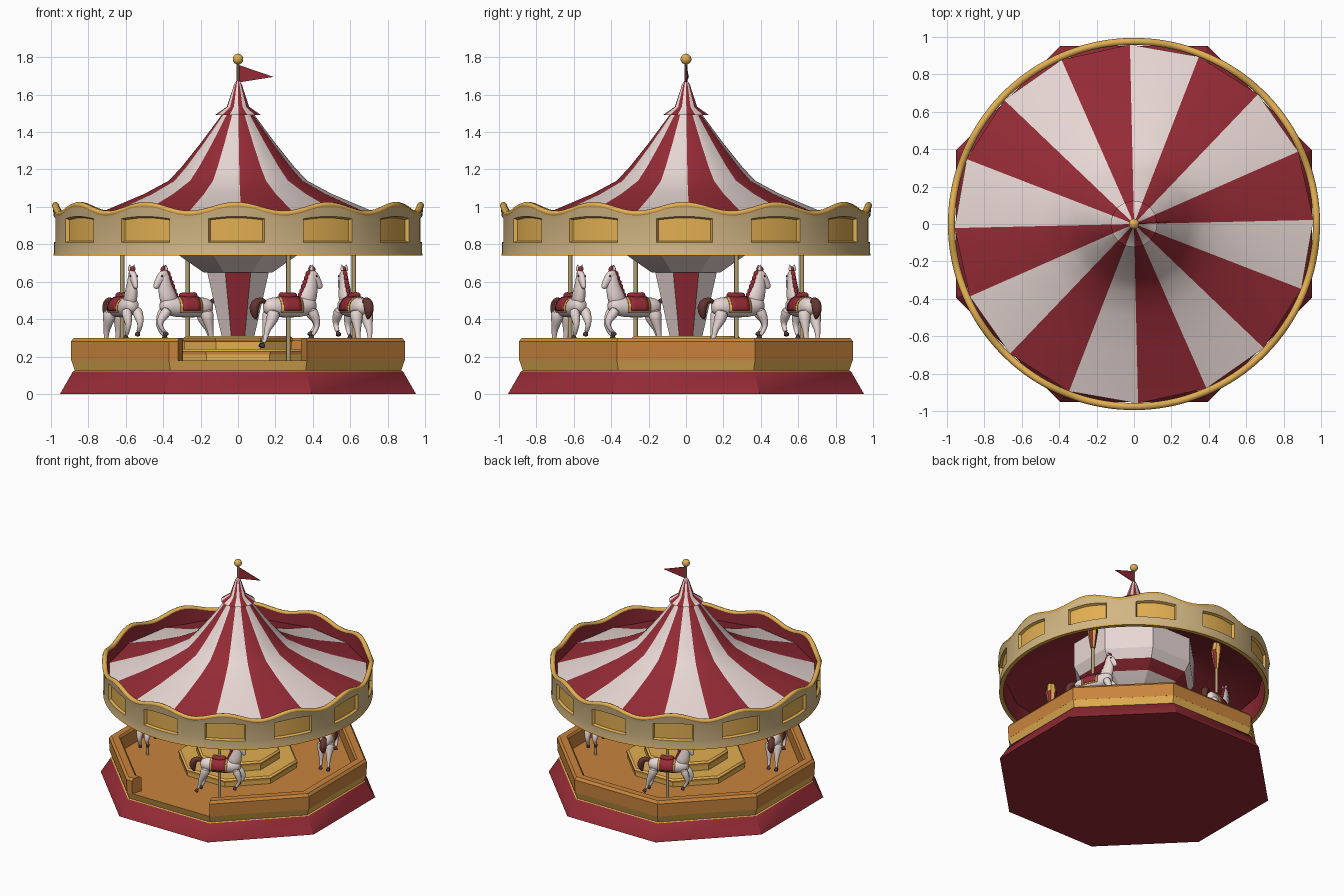
import bpy, bmesh, math
from mathutils import Matrix, Vector

if "Cube" in bpy.data.objects:
    bpy.data.objects.remove(bpy.data.objects["Cube"])

def mat(name, r, g, b):
    m = bpy.data.materials.new(name)
    m.diffuse_color = (r, g, b, 1)
    m.use_nodes = True
    m.node_tree.nodes["Principled BSDF"].inputs["Base Color"].default_value = m.diffuse_color
    return m

RED = mat("deep red", 0.30, 0.024, 0.036)
WHITE = mat("warm white", 0.80, 0.68, 0.65)
CREAM = mat("cream", 0.64, 0.47, 0.23)
GOLD = mat("gold", 0.76, 0.43, 0.085)
ORANGE = mat("orange wood", 0.58, 0.23, 0.045)
BROWN = mat("tail brown", 0.13, 0.035, 0.03)
TAN = mat("pole tan", 0.45, 0.34, 0.17)
DARK = mat("hoof dark", 0.07, 0.04, 0.04)

def finish(name, bm, mats, angle=35):
    bmesh.ops.remove_doubles(bm, verts=bm.verts, dist=1e-5)
    bmesh.ops.recalc_face_normals(bm, faces=bm.faces)
    me = bpy.data.meshes.new(name)
    bm.to_mesh(me)
    bm.free()
    for m in mats:
        me.materials.append(m)
    for p in me.polygons:
        p.use_smooth = True
    me.set_sharp_from_angle(angle=math.radians(angle))
    ob = bpy.data.objects.new(name, me)
    bpy.context.collection.objects.link(ob)
    return ob

def ring(n, start=0.0):
    return [(start + 360 * k / n, 1, 0) for k in range(n)]

OCT = ring(8, 22.5)

def lathe_bm(profile, rg, rule, loop=False, closed=True):
    """Sweep (r, z[, wave]) points round z; rule(row, column) gives the colour slot."""
    bm = bmesh.new()
    cols = []
    for a, s, dz in rg:
        c, d = math.cos(math.radians(a)), math.sin(math.radians(a))
        cols.append([bm.verts.new((p[0] * s * c, p[0] * s * d,
                                   p[1] + (p[2] * dz if len(p) > 2 else 0))) for p in profile])
    n, m = len(cols), len(profile)
    for j in range(n if closed else n - 1):
        A, B = cols[j], cols[(j + 1) % n]
        for i in range(m if loop else m - 1):
            k = (i + 1) % m
            f = bm.faces.new((A[i], B[i], B[k], A[k]))
            f.material_index = rule(i, j)
    if not closed:
        bm.faces.new(cols[0])
        bm.faces.new(cols[-1][::-1])
    bmesh.ops.dissolve_degenerate(bm, dist=1e-6, edges=bm.edges)
    return bm

def lathe(name, profile, rg, mats, rule=lambda i, j: 0, loop=False, closed=True, angle=35):
    return finish(name, lathe_bm(profile, rg, rule, loop, closed), mats, angle)

def loft(name, pts, m, n=10, flat=1.0):
    """Smooth tube along (x, y, z, radius) points."""
    bm = bmesh.new()
    P = [Vector(p[:3]) for p in pts]
    rows = []
    for i, p in enumerate(pts):
        t = (P[min(i + 1, len(P) - 1)] - P[max(i - 1, 0)]).normalized()
        side = Vector((0, 1, 0))
        side = (side - t * side.dot(t)).normalized()
        up = t.cross(side)
        rows.append([bm.verts.new(P[i] + p[3] * (side * flat * math.cos(a) + up * math.sin(a)))
                     for a in (2 * math.pi * k / n for k in range(n))])
    for A, B in zip(rows, rows[1:]):
        for k in range(n):
            bm.faces.new((A[k], A[(k + 1) % n], B[(k + 1) % n], B[k]))
    bm.faces.new(rows[0][::-1])
    bm.faces.new(rows[-1])
    ob = finish(name, bm, [m], 80)
    ob.modifiers.new("round", "SUBSURF").levels = 1
    ob.modifiers["round"].render_levels = 1
    return ob

def ball(name, loc, r, m, scale=(1, 1, 1)):
    bm = bmesh.new()
    bmesh.ops.create_uvsphere(bm, u_segments=14, v_segments=9, radius=r,
                              matrix=Matrix.Translation(loc) @ Matrix.Diagonal((*scale, 1)))
    return finish(name, bm, [m], 80)

# base: red plinth, gold band, floor
lathe("base", [(0, 0), (1.03, 0), (0.955, 0.12), (0.945, 0.125), (0.965, 0.18), (0, 0.18)], OCT,
      [RED, GOLD, ORANGE], lambda i, j: (0, 0, 1, 1, 2)[i])
# low wall, open at the front
wall_ring = [(-67.5 + 45 * k, 1, 0) for k in range(8)] + [(250.2, 0.982, 0)]
lathe("platform_wall", [(0.965, 0.179), (0.967, 0.28), (0.95, 0.3), (0.895, 0.3), (0.88, 0.285), (0.88, 0.179)],
      wall_ring, [ORANGE], loop=True, closed=False)
# centre steps
for nm, r, z0, z1 in (("lower_step", 0.44, 0.18, 0.24), ("upper_step", 0.31, 0.24, 0.31)):
    lathe(nm, [(r, z0), (r, z1 - 0.03), (r + 0.006, z1 - 0.028), (r + 0.006, z1 - 0.012), (r - 0.008, z1), (0, z1)],
          OCT, [GOLD, ORANGE], lambda i, j: 1 if i == 2 else 0)
# striped column and flared head
lathe("column", [(0.095, 0.31), (0.178, 0.65)], OCT, [WHITE, RED], lambda i, j: j % 2, angle=20)
lathe("column_head", [(0.178, 0.65), (0.2, 0.65), (0.34, 0.74), (0.42, 0.80), (0.46, 0.87), (0.46, 1.07)], OCT,
      [WHITE, RED], lambda i, j: int(i == 2), angle=20)

# striped roof, red lining, top cap
STRIPES = ring(16, 1.3)
stripe = lambda i, j: j % 2
lathe("roof", [(0.96, 0.895), (0.7, 0.985), (0.5, 1.07), (0.37, 1.14), (0.3, 1.215), (0.2, 1.34), (0.085, 1.495),
               (0.06, 1.53)], STRIPES, [RED, WHITE], stripe, angle=50)
lathe("roof_lining", [(0.957, 0.885), (0.7, 0.965), (0.37, 1.115), (0, 1.2)], STRIPES, [RED])
lathe("roof_cap", [(0.08, 1.495), (0.125, 1.49), (0.06, 1.535), (0.022, 1.65), (0, 1.69)], STRIPES,
      [RED, WHITE], stripe, angle=50)
lathe("flag_pole", [(0.008, 1.65), (0.008, 1.78)], ring(10), [TAN])
ball("finial", (0, 0, 1.79), 0.029, GOLD)
bm = bmesh.new()
for s in (-0.003, 0.003):
    bm.faces.new([bm.verts.new(p) for p in ((0, s, 1.76), (0, s, 1.665), (0.19, s + 0.012, 1.695))])
bmesh.ops.bridge_loops(bm, edges=bm.edges[:])
finish("flag", bm, [RED])

# scalloped frieze with twelve inset panels
WAVE = [(-90.5 - 8.75 + 2.5 * i, 1, 0.024 * math.cos(math.radians(12 * (2.5 * i - 8.75)))) for i in range(144)]
def frieze_rule(i, j):
    if i == 2:
        return 1 if j % 12 < 7 else 0
    return (1, 0, 0, 0, 1, 2, 2, 1)[i]
bm = lathe_bm([(0.988, 0.74), (0.985, 0.752), (0.985, 0.81), (0.985, 0.94, 0.4), (0.992, 0.985, 1),
               (0.957, 0.985, 1), (0.957, 0.78), (0.957, 0.74)], WAVE, frieze_rule, loop=True)
bmesh.ops.recalc_face_normals(bm, faces=bm.faces)
panels = [f for f in bm.faces if f.material_index == 1 and 0.8 < f.calc_center_median().z < 0.96]
bmesh.ops.inset_region(bm, faces=panels, thickness=0.008, depth=-0.02, use_even_offset=True)
finish("frieze", bm, [CREAM, GOLD, RED])
lathe("frieze_trim", [(0.976 + 0.019 * math.cos(k * math.pi / 4), 0.987 + 0.016 * math.sin(k * math.pi / 4), 1)
                      for k in range(8)], WAVE, [GOLD], loop=True, angle=80)

# one horse with its pole, facing +x
def tube(name, pts, m, y=0.0, **kw):
    return loft(name, [(x, y, z, r) for x, z, r in pts], m, **kw)

def saddle_sheet(name, r, half, low, m):
    bm = bmesh.new()
    rows = []
    for x in (-half, -half / 2, 0, half / 2, half):
        rows.append([bm.verts.new((x, r * math.cos(a), 0.46 + r * math.sin(a)))
                     for a in (math.radians(low + (180 - 2 * low) * k / 16) for k in range(17))])
    for A, B in zip(rows, rows[1:]):
        for k in range(16):
            bm.faces.new((A[k], B[k], B[k + 1], A[k + 1]))
    ob = finish(name, bm, [m], 80)
    ob.modifiers.new("thick", "SOLIDIFY").thickness = 0.006
    return ob

horse = [
    tube("horse_body", [(-0.145, 0.468, 0.02), (-0.125, 0.467, 0.047), (-0.07, 0.464, 0.057), (0, 0.46, 0.053),
                        (0.07, 0.464, 0.057), (0.13, 0.475, 0.05), (0.16, 0.48, 0.025)], WHITE, n=12, flat=0.95),
    tube("horse_neck", [(0.095, 0.47, 0.055), (0.12, 0.53, 0.052), (0.134, 0.585, 0.038), (0.135, 0.63, 0.031),
                        (0.135, 0.66, 0.018)], WHITE, flat=0.7),
    tube("horse_head", [(0.118, 0.655, 0.016), (0.138, 0.643, 0.031), (0.165, 0.607, 0.026), (0.182, 0.578, 0.019),
                        (0.19, 0.562, 0.013)], WHITE, flat=0.75),
    tube("tail", [(-0.13, 0.49, 0.014), (-0.165, 0.505, 0.02), (-0.195, 0.485, 0.03), (-0.205, 0.44, 0.029),
                  (-0.185, 0.395, 0.006)], BROWN),
    saddle_sheet("saddle_trim", 0.060, 0.064, -25, GOLD),
    saddle_sheet("saddle_blanket", 0.064, 0.052, -15, RED),
    tube("saddle_seat", [(-0.055, 0.535, 0.014), (-0.03, 0.522, 0.022), (0.02, 0.52, 0.022), (0.05, 0.533, 0.012)],
         RED, flat=1.3),
]
for k in range(7):
    horse.append(ball("mane_lock", (0.128 - 0.009 * k + (k == 0) * 0.01, 0, 0.665 - 0.023 * k), 0.019, RED, (1, 0.6, 0.95)))
for s in (-1, 1):
    horse += [
        tube("ear", [(0.127, 0.655, 0.011), (0.13, 0.675, 0.009), (0.134, 0.692, 0.002)], WHITE, y=0.013 * s, n=8),
        ball("eye", (0.157, 0.0195 * s, 0.63), 0.005, DARK),
    ]
    d = 0.02 if s > 0 else 0.0
    front = [(0.12, 0.46, 0.034), (0.145 + d, 0.405, 0.026), (0.158 + d, 0.365 + d / 2, 0.016),
             (0.142 + d, 0.335 + d / 2, 0.012), (0.125 + d, 0.31 + d, 0.012)]
    rear = [(-0.095, 0.455, 0.044), (-0.105, 0.395, 0.033), (-0.14 + d, 0.345, 0.018),
            (-0.143 + d, 0.3, 0.012), (-0.16 + d, 0.268, 0.012)]
    for nm, leg in (("front", front), ("rear", rear)):
        x, z, r = leg[-1]
        horse += [tube(nm + "_leg", leg, WHITE, y=0.03 * s),
                  tube(nm + "_hoof", [(x + 0.002, z + 0.003, 0.012), (x - 0.006, z - 0.012, 0.016),
                                      (x - 0.01, z - 0.02, 0.015)], DARK, y=0.03 * s)]
horse += [
    lathe("horse_pole", [(0.012, 0.18), (0.012, 0.97)], ring(12), [TAN]),
    lathe("pole_bracket", [(0.012, 0.76), (0.018, 0.76), (0.04, 0.91), (0.03, 0.97)], OCT, [GOLD, RED],
          lambda i, j: j % 2 if i == 1 else 0),
]
# four horses round the ring
for k in range(4):
    a = math.radians(-66.5 + 90 * k)
    place = Matrix.Translation((0.676 * math.cos(a), 0.676 * math.sin(a), 0)) @ Matrix.Rotation(a + math.pi / 2, 4, 'Z')
    for ob in horse:
        o = ob
        if k < 3:
            o = ob.copy()
            bpy.context.collection.objects.link(o)
        o.matrix_world = place
